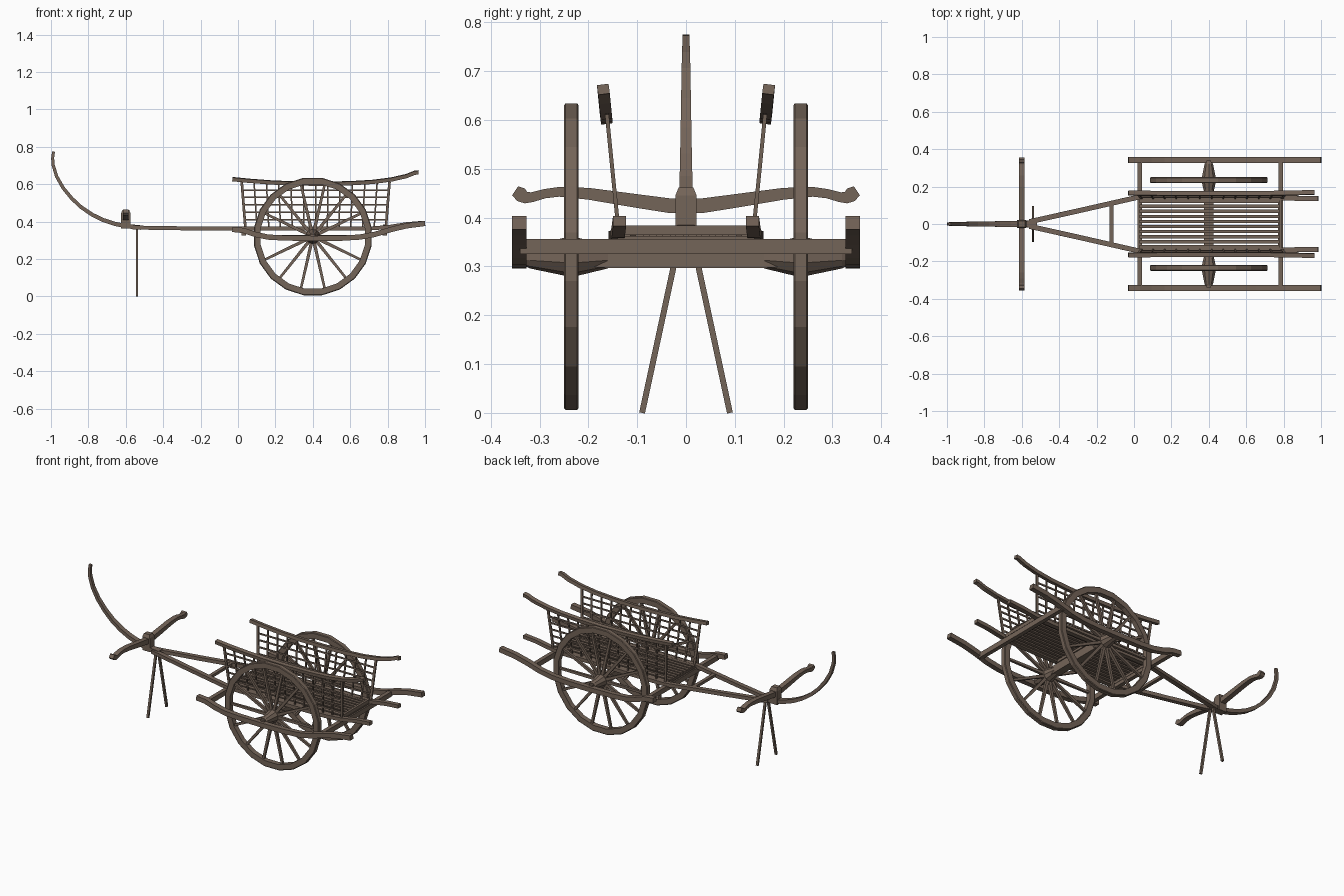
import bpy, bmesh, math
from mathutils import Vector, Matrix

if "Cube" in bpy.data.objects:
    bpy.data.objects.remove(bpy.data.objects["Cube"])

wood = bpy.data.materials.new("weathered brown wood")
wood.diffuse_color = (0.175, 0.128, 0.098, 1)
wood.use_nodes = True
wood.node_tree.nodes["Principled BSDF"].inputs["Base Color"].default_value = wood.diffuse_color


def finish(name, bm):
    bmesh.ops.recalc_face_normals(bm, faces=bm.faces)
    me = bpy.data.meshes.new(name)
    bm.to_mesh(me)
    bm.free()
    me.materials.append(wood)
    ob = bpy.data.objects.new(name, me)
    bpy.context.collection.objects.link(ob)
    return ob


def mirror(ob):
    """Repeat a part on the other side of the cart."""
    m = ob.modifiers.new("mirror", 'MIRROR')
    m.use_axis = (False, True, False)
    m.use_mirror_merge = False
    return ob


def sweep(bm, pts, sizes, side):
    """Sweep a rectangle along points; side = direction of the width."""
    pts = [Vector(p) for p in pts]
    if not isinstance(sizes, list):
        sizes = [sizes] * len(pts)
    rings = []
    for i, p in enumerate(pts):
        t = (pts[min(i + 1, len(pts) - 1)] - pts[max(i - 1, 0)]).normalized()
        s = Vector(side)
        s = (s - t * s.dot(t)).normalized()
        u = t.cross(s)
        w, h = sizes[i][0] / 2, sizes[i][1] / 2
        rings.append([bm.verts.new(p + s * a * w + u * b * h)
                      for a, b in ((-1, -1), (1, -1), (1, 1), (-1, 1))])
    for a, b in zip(rings, rings[1:]):
        for k in range(4):
            bm.faces.new((a[k], a[(k + 1) % 4], b[(k + 1) % 4], b[k]))
    bm.faces.new(rings[0])
    bm.faces.new(rings[-1][::-1])


def beam(name, pts, sizes, side=(0, 1, 0)):
    bm = bmesh.new()
    sweep(bm, pts, sizes, side)
    return finish(name, bm)


def lathe(bm, profile, n, cx, cz, closed=False):
    """Turn (y, radius) profile around the axle line."""
    rings = [[bm.verts.new((cx + r * math.cos(2 * math.pi * (k + .5) / n), y,
                            cz + r * math.sin(2 * math.pi * (k + .5) / n)))
              for k in range(n)] for y, r in profile]
    pairs = list(zip(rings, rings[1:]))
    if closed:
        pairs.append((rings[-1], rings[0]))
    else:
        bm.faces.new(rings[0])
        bm.faces.new(rings[-1][::-1])
    for a, b in pairs:
        for k in range(n):
            bm.faces.new((a[k], a[(k + 1) % n], b[(k + 1) % n], b[k]))


CX, CZ = 0.40, 0.32

# Wheels: rim, hub, spokes
bm = bmesh.new()
lathe(bm, [(.22, .282), (.22, .314), (.223, .318), (.247, .318), (.25, .314), (.25, .282)],
      20, CX, CZ, closed=True)
mirror(finish("wheel_rim", bm))
bm = bmesh.new()
lathe(bm, [(.155, .02), (.16, .024), (.222, .039), (.248, .039), (.32, .024), (.328, .02)], 10, CX, CZ)
mirror(finish("wheel_hub", bm))
bm = bmesh.new()
for i in range(14):
    a = 2 * math.pi * i / 14
    d = Vector((math.cos(a), 0, math.sin(a)))
    c = Vector((CX, .235, CZ))
    sweep(bm, [c + d * .025, c + d * .29], [(.016, .018), (.013, .013)], (0, 1, 0))
mirror(finish("wheel_spokes", bm))

# Axle
beam("axle", [(CX, -.34, CZ), (CX, -.16, CZ), (CX, .16, CZ), (CX, .34, CZ)],
     [(.025, .025), (.045, .046), (.045, .046), (.025, .025)], (1, 0, 0))

# Outer side rails, dipping under the hubs
rail = [(-.03, .358), (.03, .352), (.09, .332), (.16, .317), (.25, .312), (.4, .31), (.55, .311),
        (.65, .317), (.73, .331), (.82, .358), (.9, .377), (1.0, .39)]
mirror(beam("outer_rail", [(x, .342, z) for x, z in rail], (.03, .028)))

# Cross bars joining the outer rails
for n, x in (("front", .03), ("rear", .785)):
    beam(n + "_cross_bar", [(x, -.34, .341), (x, .34, .341)], (.024, .03), (1, 0, 0))

# Draw poles: converge at the front, run straight under the bed
mirror(beam("draw_pole", [(-.56, .012, .368), (-.3, .070, .364), (.03, .145, .362), (.45, .143, .362),
                          (.7, .141, .363), (.8, .139, .370), (.9, .137, .386), (.985, .136, .393)],
            (.027, .021)))
beam("pole_brace", [(-.12, -.105, .364), (-.12, .105, .364)], (.02, .016), (1, 0, 0))

# Bed slats and supports
bm = bmesh.new()
for i in range(10):
    y = -.122 + i * .244 / 9
    sweep(bm, [(.03, y, .366), (.785, y, .366)], (.017, .012), (0, 1, 0))
finish("bed_slats", bm)
for n, x in (("front", .035), ("middle", CX), ("rear", .78)):
    beam(n + "_bed_support", [(x, -.14, .354), (x, .14, .354)],
         (.05 if n == "middle" else .018, .016), (1, 0, 0))
beam("rear_sill", [(.782, -.135, .374), (.782, .135, .374)], (.014, .02), (1, 0, 0))


def lean(z):
    return .137 + (z - .36) * .10


# Side racks: uprights and horizontal bars, leaning out
bm = bmesh.new()
N = 13
for i in range(N):
    f = i / (N - 1)
    x0, x1 = .04 + f * .75, .02 + f * .79
    t = .014 if i in (0, N - 1) else .008
    sweep(bm, [(x0, lean(.36), .36), (x1, lean(.612), .612)], (t, .008), (1, 0, 0))
mirror(finish("rack_uprights", bm))
bm = bmesh.new()
for z in (.41, .45, .49, .53, .568):
    e = (z - .36) * .08
    sweep(bm, [(.035 - e, lean(z), z), (.795 + e, lean(z), z)], (.006, .009), (0, 1, 0))
mirror(finish("rack_bars", bm))

# Top rails of the racks
top = [(-.03, .627), (.06, .618), (.18, .609), (.3, .604), (.45, .602), (.6, .605),
       (.72, .612), (.82, .625), (.9, .643), (.945, .661), (.965, .663)]
mirror(beam("top_rail", [(x, lean(z) + .002, z) for x, z in top], (.024, .02), (0, 1, -.13)))

# Curved prow at the front of the pole
prow = [(-.52, .368), (-.6, .376), (-.66, .388), (-.72, .408), (-.78, .437), (-.84, .478), (-.89, .525),
        (-.935, .580), (-.97, .642), (-.989, .705), (-.991, .74), (-.986, .774)]
beam("prow", [(x, 0, z) for x, z in prow], [(.036 - .002 * i, .024 - .0008 * i) for i in range(12)])

# Yoke, its upturned tips and its lashing block
yoke = [(0, .424), (.03, .424), (.1, .434), (.2, .449), (.26, .453), (.29, .449), (.315, .442),
        (.328, .441), (.338, .447), (.35, .455)]
half = [(-.6, y, z) for y, z in yoke]
ys = [(-.6, -y, z) for y, z in yoke[:0:-1]] + half
hs = [.03, .03, .028, .024, .02, .019, .02, .024, .03, .022]
beam("yoke", ys, [(.03, h) for h in hs[:0:-1] + hs], (1, 0, 0))
beam("yoke_block", [(-.6, 0, .362), (-.6, 0, .445), (-.6, 0, .462)],
     [(.05, .044), (.05, .044), (.036, .03)], (1, 0, 0))

# Prop legs
mirror(beam("prop_leg", [(-.54, .012, .362), (-.54, .09, 0)], (.013, .012), (1, 0, 0)))
